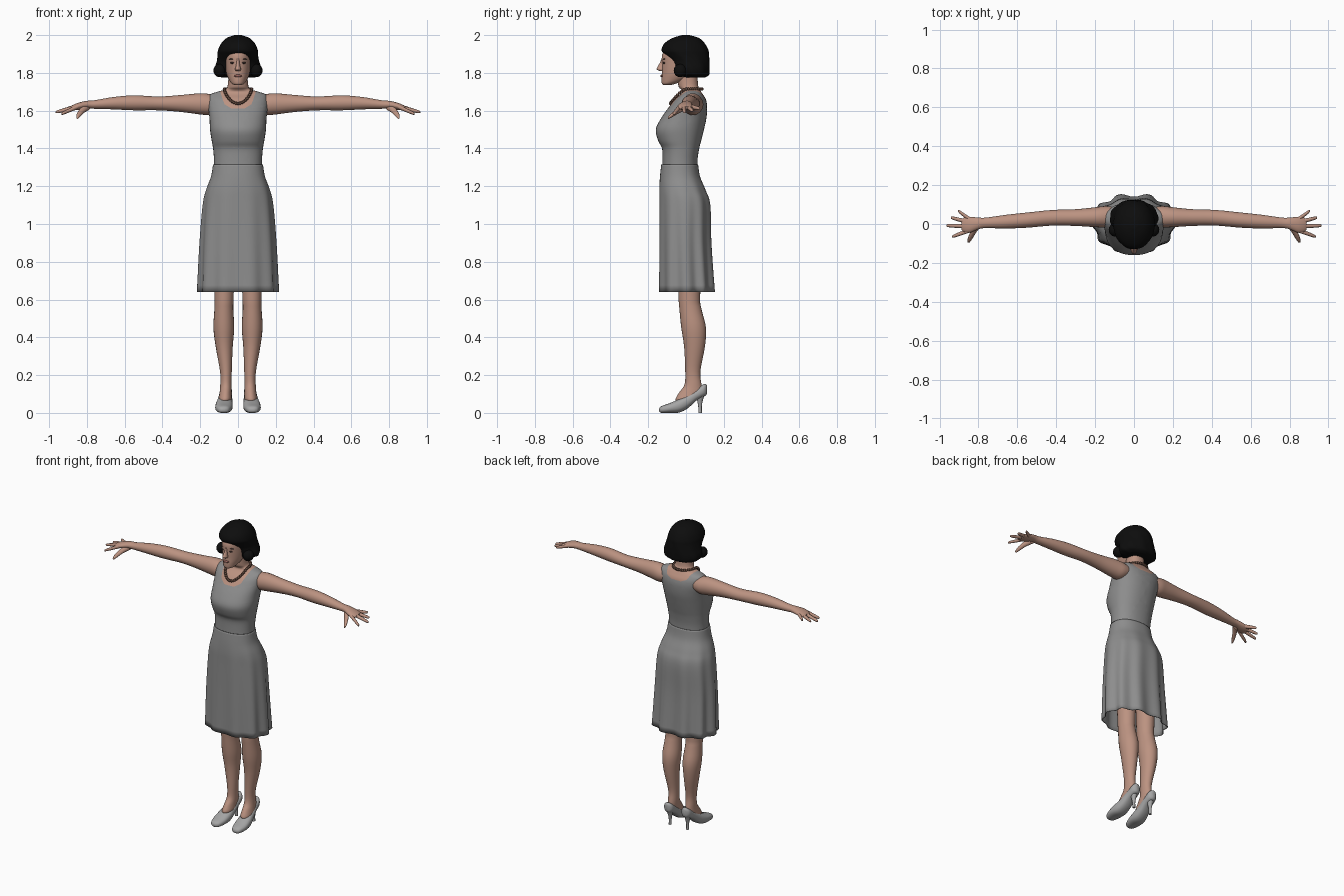
import bpy, bmesh, math
from mathutils import Vector, Matrix

cube = bpy.data.objects.get("Cube")
if cube:
    bpy.data.objects.remove(cube, do_unlink=True)


def material(name, r, g, b):
    m = bpy.data.materials.new(name)
    m.use_nodes = True
    m.diffuse_color = (r, g, b, 1)
    bsdf = next(n for n in m.node_tree.nodes if n.type == 'BSDF_PRINCIPLED')
    bsdf.inputs["Base Color"].default_value = (r, g, b, 1)
    bsdf.inputs["Roughness"].default_value = 0.8
    return m


SKIN = material("skin", 0.5, 0.29, 0.22)
DRESS = material("grey cloth", 0.27, 0.27, 0.27)
SHOE = material("shoe grey", 0.38, 0.38, 0.38)
HAIR = material("black hair", 0.004, 0.004, 0.004)
BEAD = material("brown beads", 0.13, 0.07, 0.05)
LIP = material("lips", 0.32, 0.13, 0.11)
EYE = material("dark eye", 0.06, 0.035, 0.03)

# How (side, along, across) maps to x, y, z for each loft direction
PLACE = {
    'z': lambda s, t, v: (s, v, t),
    'y': lambda s, t, v: (s, t, v),
    'x': lambda s, t, v: (t, s, v),
}


def finish(name, bm, mats, mirror=False, angle=50):
    mesh = bpy.data.meshes.new(name)
    bm.to_mesh(mesh)
    bm.free()
    for m in mats:
        mesh.materials.append(m)
    mesh.shade_smooth()
    mesh.set_sharp_from_angle(angle=math.radians(angle))
    obj = bpy.data.objects.new(name, mesh)
    bpy.context.scene.collection.objects.link(obj)
    if mirror:
        obj.modifiers.new("mirror", 'MIRROR').use_mirror_merge = False
    return obj


def smooth_keys(keys, steps):
    """Catmull-Rom interpolation through the key sections."""
    out = []
    for i in range(len(keys) - 1):
        k = [keys[min(max(i + j, 0), len(keys) - 1)] for j in (-1, 0, 1, 2)]
        for n in range(steps):
            u = n / steps
            out.append([b + u / 2 * (c - a + u * (2*a - 5*b + 4*c - d + u * (3*(b - c) + d - a)))
                        for a, b, c, d in zip(*k)])
    return out + [list(keys[-1])]


def loft_mesh(keys, axis='z', sides=24, steps=4, power=2.0, caps=True, ripple=None):
    """Sections are (along, low, high, half width, side centre)."""
    keys = [tuple(k) + (0,) * (5 - len(k)) for k in keys]
    rows = smooth_keys(keys, steps)
    bm = bmesh.new()
    rings = []
    for i, (t, lo, hi, half, centre) in enumerate(rows):
        ring = []
        for j in range(sides):
            a = math.tau * j / sides
            c, s = math.cos(a), math.sin(a)
            k = ripple(a, i / (len(rows) - 1)) if ripple else 1
            side = math.copysign(abs(c) ** (2 / power), c) * half * k
            across = math.copysign(abs(s) ** (2 / power), s) * (hi - lo) / 2 * k
            ring.append(bm.verts.new(PLACE[axis](centre + side, t, (lo + hi) / 2 + across)))
        rings.append(ring)
    for a, b in zip(rings, rings[1:]):
        for j in range(sides):
            n = (j + 1) % sides
            bm.faces.new((a[j], a[n], b[n], b[j]))
    if caps:
        bm.faces.new(rings[0])
        bm.faces.new(rings[-1])
    bmesh.ops.recalc_face_normals(bm, faces=bm.faces)
    return bm


def loft(name, keys, mat, mirror=False, **options):
    return finish(name, loft_mesh(keys, **options), [mat], mirror)


def ellipsoid(name, centre, size, mat, mirror=False):
    bm = bmesh.new()
    bmesh.ops.create_uvsphere(bm, u_segments=16, v_segments=10, radius=1,
                              matrix=Matrix.Translation(centre) @ Matrix.Diagonal((*size, 1)))
    return finish(name, bm, [mat], mirror)


# Torso: bodice, bare neckline and neck in one surface
torso = loft_mesh([
    (1.27, -.126, .06, .127), (1.34, -.124, .061, .127), (1.40, -.127, .07, .132),
    (1.44, -.147, .08, .139), (1.50, -.16, .095, .148), (1.56, -.132, .108, .151),
    (1.62, -.09, .112, .158), (1.66, -.06, .105, .158), (1.685, -.03, .09, .148),
    (1.70, -.02, .08, .11), (1.712, -.025, .075, .07), (1.73, -.04, .065, .055),
    (1.79, -.045, .06, .05)], sides=40, power=2.25)

# Scooped neckline cut with planes of rising slope
SCOOP = [(sign * slope, base) for slope, base in ((0, 1.615), (.5, 1.597), (2.2, 1.476))
         for sign in (-1, 1)]
TILT = 0.2
for slope, base in SCOOP:
    bmesh.ops.bisect_plane(torso, geom=torso.verts[:] + torso.edges[:] + torso.faces[:],
                           plane_co=(0, -.08, base), plane_no=(-slope, -TILT, 1))
for f in torso.faces:
    p = f.calc_center_median()
    bare = all(p.z > base + slope * p.x + TILT * (p.y + .08) for slope, base in SCOOP)
    f.material_index = 0 if bare else 1
finish("bodice_and_neck", torso, [SKIN, DRESS])


# Skirt with folds that deepen toward the hem
def folds(a, f):
    return 1 + 0.065 * f * f * (0.75 + 0.25 * math.sin(a)) * math.cos(10 * a)


skirt = loft("skirt", [
    (1.315, -.131, .064, .132), (1.25, -.138, .075, .143), (1.18, -.142, .105, .168),
    (1.10, -.142, .13, .184), (.90, -.142, .134, .198), (.64, -.143, .15, .208)],
    DRESS, sides=100, steps=5, power=2.25, caps=False, ripple=folds)
hem = skirt.modifiers.new("cloth thickness", 'SOLIDIFY')
hem.thickness = 0.005
hem.offset = -1

# Legs and insteps
loft("legs", [
    (.90, -.05, .09, .06, .075), (.62, -.04, .075, .051, .074), (.55, -.035, .082, .05, .075),
    (.45, -.025, .106, .055, .075), (.35, -.01, .10, .045, .073), (.22, -.004, .076, .031, .064),
    (.15, -.008, .082, .03, .064), (.11, -.035, .085, .031, .066), (.075, -.055, .06, .033, .068),
    (.06, -.05, .02, .025, .07)], SKIN, mirror=True)

# Court shoes with tapered heels
loft("shoes", [
    (-.143, .008, .022, .01, .078), (-.13, .0, .036, .03, .077), (-.085, .0, .052, .044, .076),
    (-.035, .002, .074, .045, .073), (.01, .025, .098, .039, .069), (.055, .065, .125, .034, .065),
    (.09, .085, .15, .031, .064), (.105, .092, .152, .022, .064), (.112, .105, .145, .01, .064)],
    SHOE, mirror=True, axis='y', power=2.4)
loft("heels", [
    (0, .066, .084, .009, .064), (.04, .064, .084, .009, .064), (.075, .056, .092, .016, .064),
    (.11, .045, .106, .027, .064)], SHOE, mirror=True, sides=16)

# Arms running into flattened palms
loft("arms", [
    (.11, 1.59, 1.68, .05, .038), (.15, 1.577, 1.688, .055, .037), (.20, 1.58, 1.692, .051, .035),
    (.30, 1.593, 1.683, .043, .033), (.42, 1.602, 1.675, .04, .032), (.55, 1.602, 1.681, .039, .02),
    (.66, 1.607, 1.672, .035, .012), (.76, 1.61, 1.655, .027, .006), (.80, 1.611, 1.652, .03, .003),
    (.845, 1.604, 1.642, .041, -.004), (.875, 1.602, 1.63, .037, -.004),
    (.888, 1.608, 1.622, .025, -.003)], SKIN, mirror=True, axis='x')

# Spread fingers: base y, tip x, tip y, tip z
FINGERS = {
    "index_fingers": (-.032, .935, -.065, 1.583),
    "middle_fingers": (-.012, .965, -.008, 1.592),
    "ring_fingers": (.008, .942, .033, 1.60),
    "little_fingers": (.024, .905, .068, 1.612),
}
for name, (base_y, tip_x, tip_y, tip_z) in FINGERS.items():
    root, tip = Vector((.845, base_y, 1.622)), Vector((tip_x, tip_y, tip_z))
    keys = []
    for f, r in ((0, .012), (.5, .0105), (.92, .008), (1, .003)):
        p = root.lerp(tip, f)
        keys.append((p.x, p.z - r, p.z + r, r, p.y))
    loft(name, keys, SKIN, mirror=True, axis='x', sides=12, steps=3)
loft("thumbs", [
    (-.005, 1.60, 1.64, .02, .80), (-.04, 1.585, 1.615, .016, .825), (-.075, 1.565, 1.588, .012, .843),
    (-.095, 1.556, 1.568, .005, .85)], SKIN, mirror=True, axis='y', sides=12)

# Head and face
loft("head", [
    (1.735, -.119, -.085, .015), (1.744, -.128, -.05, .034), (1.77, -.13, .02, .051),
    (1.80, -.127, .05, .062), (1.85, -.127, .08, .069), (1.90, -.125, .09, .07),
    (1.95, -.09, .08, .06)], SKIN, sides=32)
loft("nose", [
    (1.81, -.14, -.11, .011), (1.818, -.155, -.11, .016), (1.83, -.152, -.11, .013),
    (1.855, -.138, -.11, .008), (1.88, -.128, -.11, .007)], SKIN, sides=12)
ellipsoid("lips", (0, -.127, 1.784), (.022, .009, .007), LIP)
ellipsoid("eyes", (.03, -.117, 1.853), (.012, .006, .005), EYE, mirror=True)
ellipsoid("eyebrows", (.032, -.115, 1.873), (.017, .006, .0025), EYE, mirror=True)


# Wavy bob
def waves(a, f):
    return 1 + 0.022 * (1 - f) * math.sin(9 * a + 9 * f)


loft("hair", [
    (1.775, -.005, .10, .085), (1.79, -.05, .121, .117), (1.82, -.064, .125, .124),
    (1.86, -.08, .125, .112), (1.895, -.112, .122, .107), (1.92, -.13, .118, .105),
    (1.955, -.116, .10, .09), (1.985, -.07, .068, .06), (2.0, -.02, .018, .018)],
    HAIR, sides=54, ripple=waves)
ellipsoid("side_curls", (.097, -.03, 1.812), (.033, .035, .035), HAIR, mirror=True)

# Bead necklace resting on the collar
beads = bmesh.new()
COUNT = 44
for i in range(COUNT):
    a = math.tau * i / COUNT
    s = math.sin(a)
    spot = (.073 * math.cos(a), .001 + .084 * s, 1.714 - .076 * max(0, -s) ** 1.5)
    bmesh.ops.create_icosphere(beads, subdivisions=2, radius=.0085,
                               matrix=Matrix.Translation(spot))
finish("necklace", beads, [BEAD])
